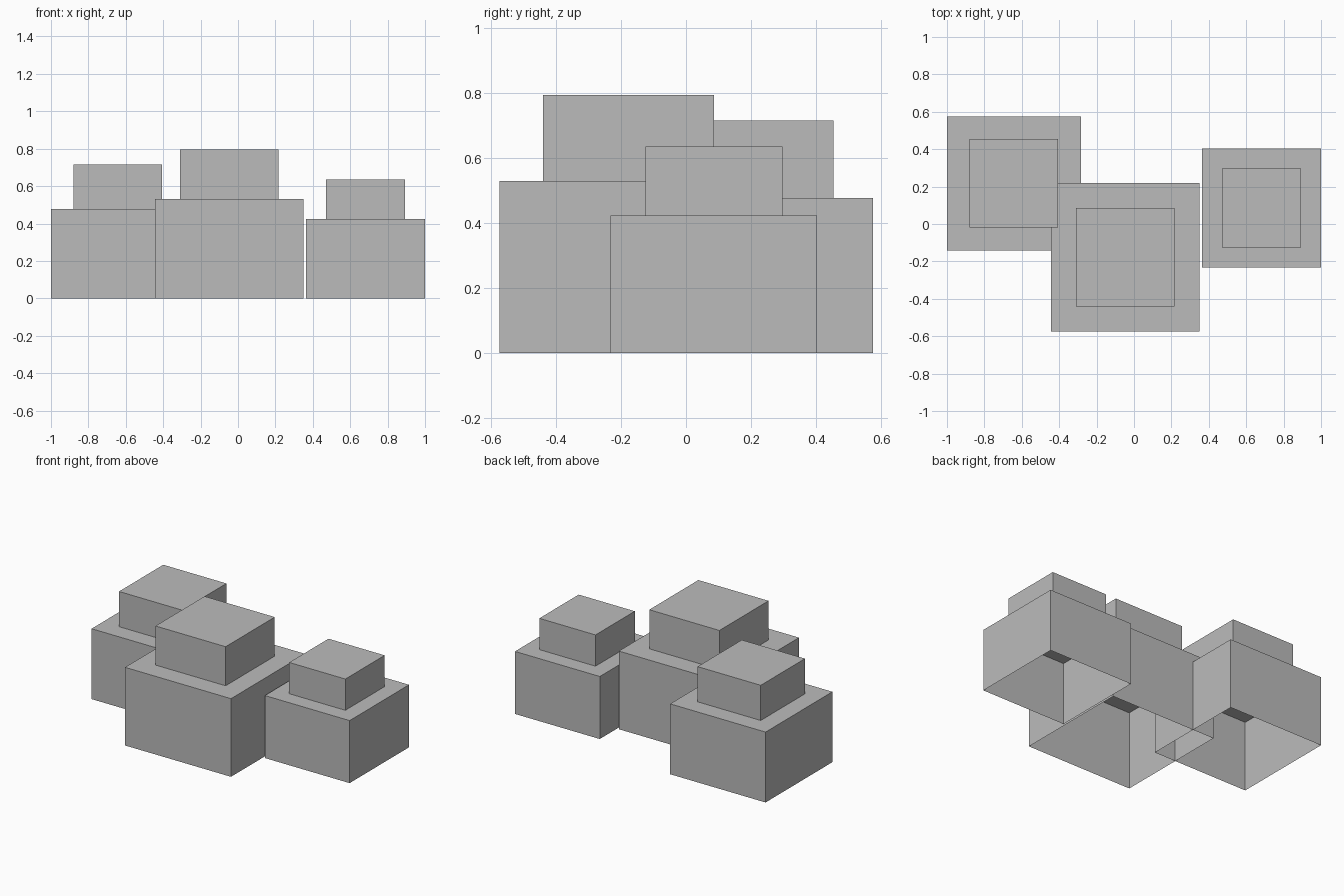
import bpy
import bmesh
from mathutils import Matrix

cube = bpy.data.objects.get("Cube")
if cube:
    bpy.data.objects.remove(cube, do_unlink=True)

# One plain stone grey
grey = bpy.data.materials.new("stone_grey")
grey.use_nodes = True
colour = (0.5, 0.5, 0.5, 1)
grey.diffuse_color = colour
grey.node_tree.nodes["Principled BSDF"].inputs["Base Color"].default_value = colour


def open_box(name, x, y, base, width, height):
    """Square block without a bottom face, standing at height base."""
    bm = bmesh.new()
    bmesh.ops.create_cube(bm, size=1, matrix=Matrix.LocRotScale(
        (0, 0, height / 2), None, (width, width, height)))
    bottom = [f for f in bm.faces if f.normal.z < -0.5]
    bmesh.ops.delete(bm, geom=bottom, context='FACES_ONLY')
    mesh = bpy.data.meshes.new(name)
    bm.to_mesh(mesh)
    bm.free()
    mesh.materials.append(grey)
    obj = bpy.data.objects.new(name, mesh)
    obj.location = (x, y, base)
    bpy.context.collection.objects.link(obj)


# Three stepped blocks of the same proportions: name, centre, size
for name, x, y, size in (
    ("middle", -0.0475, -0.1775, 0.795),
    ("right", -0.642, 0.2175, 0.716),
    ("left", 0.682, 0.086, 0.636),
):
    step = size * 2 / 3
    open_box(name + "_lower_block", x, y, 0, size, step)
    open_box(name + "_upper_block", x, y, step, size * 0.662, size / 3)
